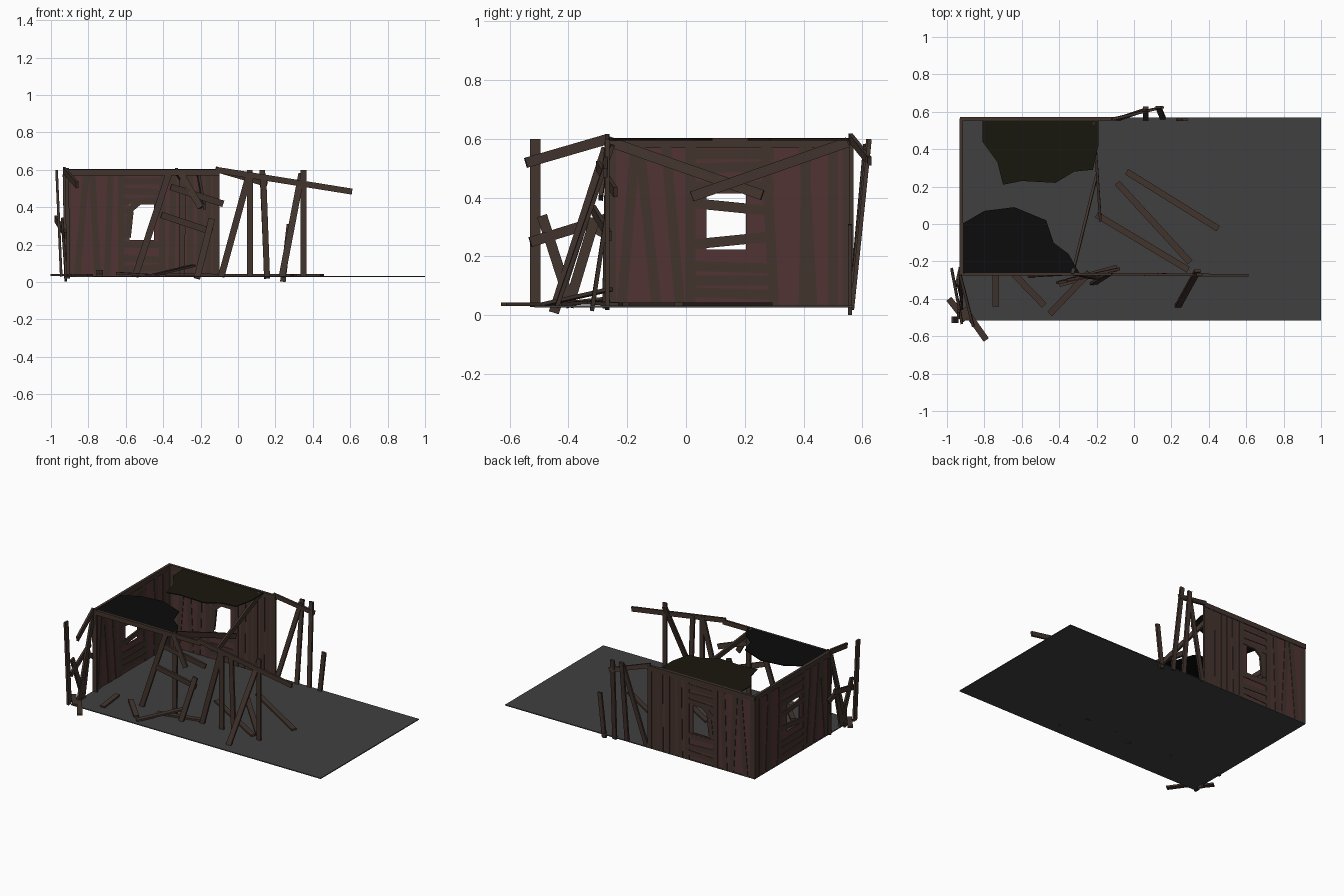
import bpy, bmesh
from mathutils import Vector, Matrix


def material(name, rgb):
    m = bpy.data.materials.new(name)
    m.diffuse_color = (*rgb, 1)
    return m


BROWN = material("weathered_wood", (0.054, 0.034, 0.027))
RED = material("faded_red_board", (0.085, 0.034, 0.034))
GREY = material("floor_grey", (0.051, 0.051, 0.051))
OLIVE = material("roof_olive", (0.0095, 0.0085, 0.004))
BLACK = material("roof_black", (0.0035, 0.0035, 0.0035))


def finish(name, bm, mat):
    bmesh.ops.recalc_face_normals(bm, faces=bm.faces)
    me = bpy.data.meshes.new(name)
    bm.to_mesh(me)
    bm.free()
    me.materials.append(mat)
    ob = bpy.data.objects.new(name, me)
    bpy.context.collection.objects.link(ob)
    return ob


def add_box(bm, lo, hi):
    lo, hi = Vector(lo), Vector(hi)
    size = hi - lo
    bmesh.ops.create_cube(bm, size=1, matrix=Matrix.Translation((lo + hi) / 2)
                          @ Matrix.Diagonal((*size, 1)))


def add_plank(bm, p, q, normal, width=0.035, thick=0.014):
    """A board from p to q whose broad face looks along normal."""
    p, q = Vector(p), Vector(q)
    d = (q - p).normalized()
    side = d.cross(Vector(normal)).normalized()
    face = side.cross(d)
    rot = Matrix((d, side, face)).transposed().to_4x4()
    bmesh.ops.create_cube(bm, size=1, matrix=Matrix.Translation((p + q) / 2) @ rot
                          @ Matrix.Diagonal(((q - p).length, width, thick, 1)))


def planks(name, items, normal, width=0.035, thick=0.014):
    bm = bmesh.new()
    for p, q in items:
        add_plank(bm, p, q, normal, width, thick)
    return finish(name, bm, BROWN)


def wall(name, to_world, normal, a0, a1, w0, w1, boards):
    """Red panel with a window hole, plus brown boards on both sides of it.
    Boards are (a, z, a, z) in the plane of the wall."""
    bm = bmesh.new()
    z0, z1, h0, h1 = 0.03, 0.6, 0.225, 0.415
    for b0, b1, c0, c1 in ((a0, w0, z0, z1), (w1, a1, z0, z1),
                           (w0, w1, z0, h0), (w0, w1, h1, z1)):
        lo, hi = to_world(b0, c0, -0.003), to_world(b1, c1, 0.003)
        add_box(bm, lo, hi)
    finish(name + "_panel", bm, RED)
    planks(name + "_boards", [(to_world(a, z, 0), to_world(b, y, 0))
                              for a, z, b, y in boards], normal, 0.034, 0.013)
    planks(name + "_top_rail", [(to_world(a0, 0.588, 0), to_world(a1, 0.588, 0))],
           normal, 0.034, 0.018)


# Floor slab
bm = bmesh.new()
add_box(bm, (-0.93, -0.515, 0.028), (1.0, 0.57, 0.034))
finish("floor_slab", bm, GREY)

# Back wall
back_boards = [(x, 0.03, x + t, 0.6) for x, t in (
    (-0.91, 0.0), (-0.86, 0.05), (-0.75, -0.03), (-0.70, 0.02), (-0.625, 0.0),
    (-0.405, 0.0), (-0.355, 0.01), (-0.30, 0.0), (-0.255, 0.0), (-0.205, 0.005),
    (-0.16, 0.0), (-0.117, 0.0))]
back_boards += [(-0.64, z, -0.39, z + t) for z, t in (
    (0.07, 0.01), (0.13, -0.01), (0.20, 0.0), (0.43, 0.01), (0.49, -0.01), (0.54, 0.0))]
back_boards += [(-0.59, 0.24, -0.575, 0.38), (-0.60, 0.37, -0.53, 0.43)]
wall("back_wall", lambda a, z, o: (a, 0.563 + o, z), (0, 1, 0),
     -0.93, -0.1, -0.58, -0.45, back_boards)

# Left wall
left_boards = [(y, 0.03, y + t, 0.6) for y, t in (
    (-0.255, 0.0), (-0.22, 0.05), (-0.10, -0.06), (-0.02, -0.05), (0.015, 0.0),
    (0.30, -0.03), (0.40, 0.01), (0.43, -0.03), (0.50, 0.0), (0.55, 0.0))]
left_boards += [(0.0, z, 0.3, z + t) for z, t in (
    (0.08, -0.01), (0.12, 0.0), (0.17, -0.01), (0.24, 0.03), (0.385, -0.03),
    (0.44, 0.0), (0.50, 0.01), (0.55, 0.0))]
wall("left_wall", lambda a, z, o: (-0.923 + o, a, z), (1, 0, 0),
     -0.27, 0.565, 0.07, 0.205, left_boards)


# Torn roof sheets
def sheet(name, outline, mat):
    bm = bmesh.new()
    f = bm.faces.new([bm.verts.new((x, y, 0.596)) for x, y in outline])
    ext = bmesh.ops.extrude_face_region(bm, geom=[f])
    for v in ext["geom"]:
        if isinstance(v, bmesh.types.BMVert):
            v.co.z += 0.006
    finish(name, bm, mat)


sheet("back_roof_sheet", [(-0.81, 0.56), (-0.81, 0.44), (-0.73, 0.33), (-0.70, 0.21),
      (-0.60, 0.23), (-0.42, 0.22), (-0.32, 0.28), (-0.22, 0.29), (-0.19, 0.42),
      (-0.19, 0.56)], OLIVE)
sheet("front_roof_sheet", [(-0.92, -0.265), (-0.92, 0.0), (-0.80, 0.07), (-0.64, 0.09),
      (-0.47, 0.02), (-0.43, -0.10), (-0.35, -0.16), (-0.29, -0.265)], BLACK)

# Front frame: rail, drooping beam, upright and leaning boards
Y = -0.268
planks("front_rail", [((-0.93, Y, 0.588), (-0.1, Y, 0.588)),
                      ((-0.12, Y, 0.602), (0.61, Y - 0.007, 0.485))], (0, 1, 0), 0.032)
planks("front_posts", [((0.35, Y, 0.03), (0.35, Y, 0.6)),
                       ((0.063, Y, 0.03), (0.063, Y, 0.58)),
                       ((0.155, Y, 0.025), (0.135, Y, 0.57)),
                       ((-0.30, Y, 0.03), (-0.295, Y, 0.6)),
                       ((-0.915, Y, 0.02), (-0.92, Y, 0.61))], (0, 1, 0), 0.032)
planks("front_leaning_boards", [
    ((-0.37, Y, 0.58), (-0.55, Y - 0.01, 0.03)),
    ((0.06, Y, 0.58), (-0.09, Y, 0.03)),
    ((0.34, -0.25, 0.58), (0.235, -0.44, 0.03)),
    ((-0.14, -0.27, 0.34), (-0.22, -0.32, 0.02)),
    ((-0.31, Y, 0.59), (-0.20, -0.29, 0.40)),
    ((-0.41, -0.315, 0.36), (-0.14, -0.26, 0.27)),
    ((-0.36, -0.30, 0.51), (-0.08, -0.24, 0.42))], (0, 1, 0))

# Back frame beyond the wall
planks("back_frame", [
    ((-0.12, 0.56, 0.605), (0.155, 0.625, 0.525)),
    ((0.063, 0.56, 0.03), (0.063, 0.62, 0.6)),
    ((-0.09, 0.56, 0.03), (0.06, 0.61, 0.58)),
    ((0.155, 0.565, 0.02), (0.13, 0.625, 0.6)),
    ((0.24, 0.558, 0.003), (0.275, 0.558, 0.31))], (0, 1, 0), 0.03)

# Sagging beams of the missing right wall
planks("right_wall_beams", [((-0.33, -0.27, 0.595), (-0.20, 0.26, 0.41)),
                            ((-0.215, 0.55, 0.59), (-0.18, 0.02, 0.405))], (1, 0, 0))

# Broken frame at the front left corner
planks("corner_frame", [
    ((-0.945, -0.513, 0.03), (-0.97, -0.513, 0.6)),
    ((-0.93, -0.27, 0.6), (-0.86, -0.545, 0.52)),
    ((-0.975, -0.24, 0.34), (-0.92, -0.53, 0.25)),
    ((-0.94, -0.49, 0.34), (-0.92, -0.39, 0.03)),
    ((-0.92, -0.45, 0.01), (-0.93, -0.27, 0.57)),
    ((-0.92, -0.40, 0.03), (-0.94, -0.31, 0.33)),
    ((-0.95, -0.33, 0.31), (-0.93, -0.24, 0.26))], (1, 0, 0))

# Fallen boards on the floor
G = 0.039
planks("fallen_boards", [((a, b, G + h), (c, d, G + k)) for a, b, h, c, d, k in (
    (-0.04, 0.28, 0, 0.45, -0.025, 0), (-0.09, 0.22, 0, 0.30, -0.205, 0),
    (-0.20, 0.05, 0, 0.29, -0.245, 0), (-0.74, -0.27, 0.02, -0.74, -0.44, 0),
    (-0.64, -0.27, 0.01, -0.48, -0.435, 0), (-0.24, -0.26, 0.05, -0.45, -0.48, 0),
    (-0.09, -0.235, 0.0, -0.40, -0.32, 0.005), (-0.99, -0.40, 0, -0.90, -0.515, 0),
    (-0.91, -0.45, 0, -0.79, -0.62, 0))], (0, 0, 1), 0.034, 0.012)

# Stand the whole ruin on z = 0
low = min(v.co.z for o in bpy.data.objects for v in o.data.vertices)
for o in bpy.data.objects:
    o.data.transform(Matrix.Translation((0, 0, -low)))
